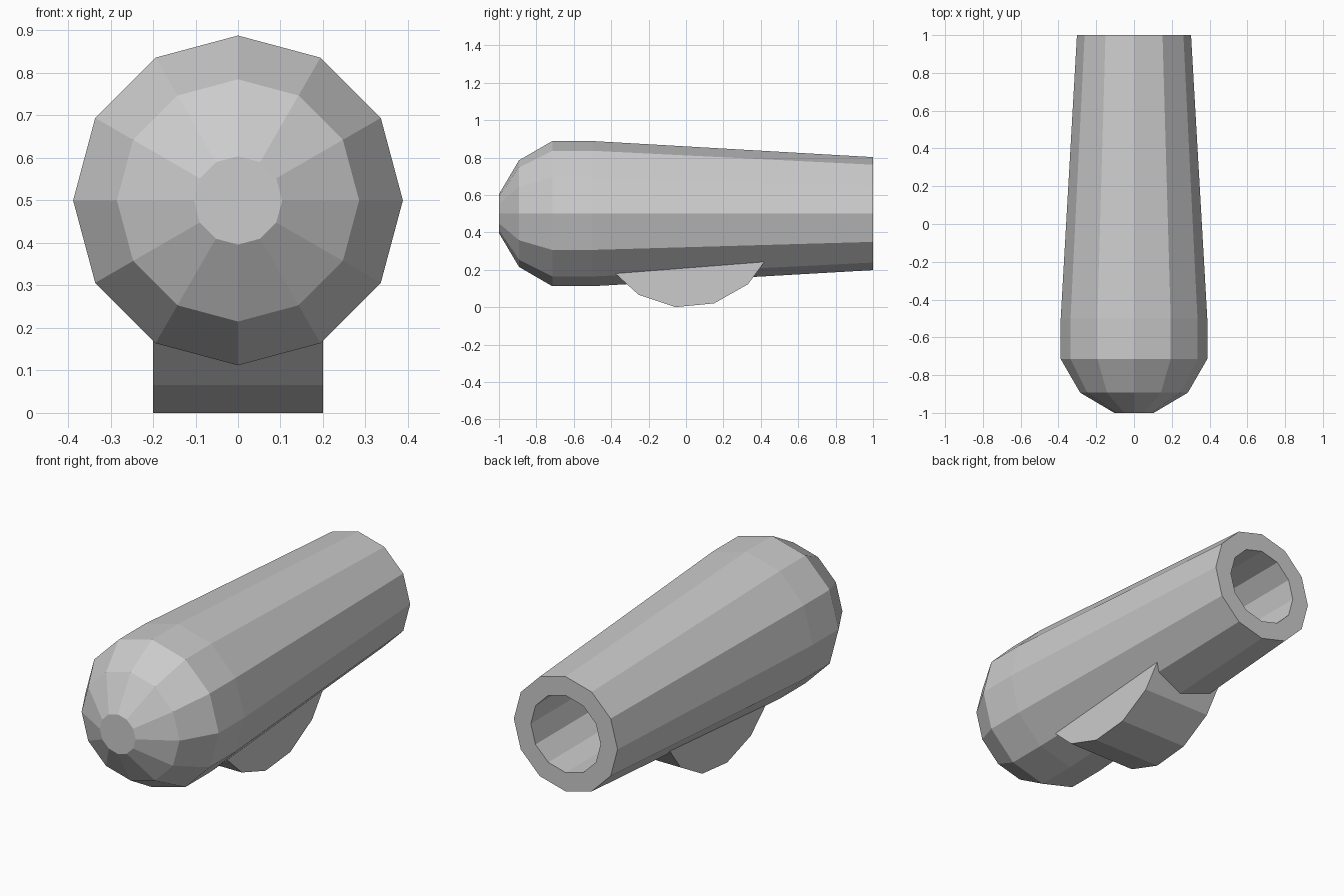
import bpy, bmesh, math

if "Cube" in bpy.data.objects:
    bpy.data.objects.remove(bpy.data.objects["Cube"])

SIDES = 12
AXIS_Z = 0.5


def make_object(name, bm):
    bmesh.ops.recalc_face_normals(bm, faces=bm.faces[:])
    mesh = bpy.data.meshes.new(name)
    bm.to_mesh(mesh)
    bm.free()
    obj = bpy.data.objects.new(name, mesh)
    bpy.context.collection.objects.link(obj)
    return obj


def lathe_along_y(name, profile):
    """Loft 12-sided rings (y, radius), capping the first and last ring."""
    bm = bmesh.new()
    rings = []
    for y, r in profile:
        ring = []
        for i in range(SIDES):
            a = 2 * math.pi * i / SIDES
            ring.append(bm.verts.new((r * math.sin(a), y, AXIS_Z + r * math.cos(a))))
        rings.append(ring)
    for a, b in zip(rings, rings[1:]):
        for i in range(SIDES):
            j = (i + 1) % SIDES
            bm.faces.new((a[i], a[j], b[j], b[i]))
    bm.faces.new(rings[0])
    bm.faces.new(rings[-1])
    return make_object(name, bm)


def extrude_along_x(name, outline, half_width):
    bm = bmesh.new()
    face = bm.faces.new([bm.verts.new((-half_width, y, z)) for y, z in outline])
    result = bmesh.ops.extrude_face_region(bm, geom=[face])
    verts = [v for v in result["geom"] if isinstance(v, bmesh.types.BMVert)]
    bmesh.ops.translate(bm, verts=verts, vec=(2 * half_width, 0, 0))
    return make_object(name, bm)


# Barrel: rounded breech, tapered tube, muzzle rim and bore
lathe_along_y("barrel", [
    (-1.0, 0.104), (-0.893, 0.285), (-0.715, 0.388), (-0.5, 0.388),
    (1.0, 0.302), (1.0, 0.203), (-0.5, 0.203),
])

# Rocker base: arc of a 15-sided disc whose ends sink into the barrel
radius, start, step = 0.5, -54.5, 24
arc = []
for k in range(6):
    a = math.radians(start + k * step)
    arc.append((radius * math.sin(a), 0.497 - radius * math.cos(a)))
extrude_along_x("rocker_base", arc, 0.2)
